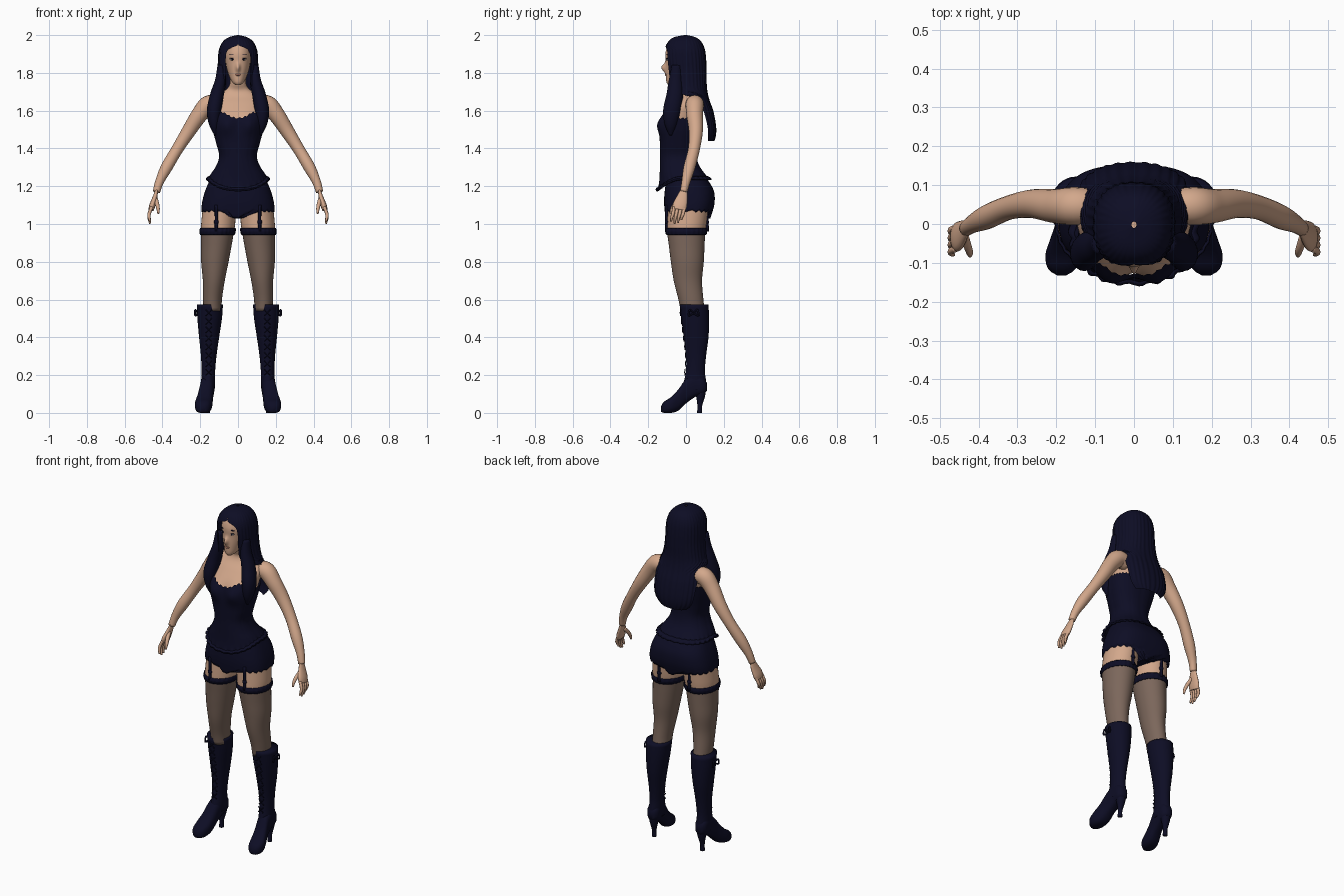
import bpy, bmesh
from math import sin, cos, pi, exp, radians
from mathutils import Vector

cube = bpy.data.objects.get("Cube")
if cube:
    bpy.data.objects.remove(cube, do_unlink=True)


def material(name, rgb):
    m = bpy.data.materials.new(name)
    m.use_nodes = True
    m.diffuse_color = (*rgb, 1)
    bsdf = next(n for n in m.node_tree.nodes if n.type == 'BSDF_PRINCIPLED')
    bsdf.inputs["Base Color"].default_value = (*rgb, 1)
    bsdf.inputs["Roughness"].default_value = 0.8
    return m


NAVY = material("midnight navy", (.004, .004, .018))
SKIN = material("warm skin", (.65, .39, .26))
SHEER = material("sheer stocking", (.20, .135, .105))
LIPS = material("muted lips", (.42, .19, .14))
WHITE = material("eye white", (.7, .66, .62))


def finish(name, bm, mat, mirror=False):
    bmesh.ops.recalc_face_normals(bm, faces=bm.faces)
    mesh = bpy.data.meshes.new(name)
    bm.to_mesh(mesh)
    bm.free()
    mesh.materials.append(mat)
    mesh.shade_smooth()
    ob = bpy.data.objects.new(name, mesh)
    bpy.context.collection.objects.link(ob)
    if mirror:
        mod = ob.modifiers.new("Mirror", 'MIRROR')
        mod.use_mirror_merge = False
    return ob


def sheet(name, mat, point, nu, nv, closed=True, cap=True, mirror=False):
    """Grid surface: u runs around, v runs along, both 0..1."""
    bm = bmesh.new()
    step = nu if closed else nu - 1
    rows = [[bm.verts.new(point(i / step, j / nv)) for i in range(nu)] for j in range(nv + 1)]
    for lo, hi in zip(rows, rows[1:]):
        for i in range(step):
            k = (i + 1) % nu
            bm.faces.new((lo[i], lo[k], hi[k], hi[i]))
    if closed and cap:
        bm.faces.new(rows[0])
        bm.faces.new(rows[-1])
    return finish(name, bm, mat, mirror)


def sample(table, key):
    """Smooth interpolation of a table by its first column."""
    last = len(table) - 1
    i = 0
    while i < last - 1 and key > table[i + 1][0]:
        i += 1

    def slope(n, c):
        a, b = table[max(n - 1, 0)], table[min(n + 1, last)]
        return (b[c] - a[c]) / (b[0] - a[0])
    p, q = table[i], table[i + 1]
    h = q[0] - p[0]
    t = min(max((key - p[0]) / h, 0), 1)
    return [p[c] * (1 + 2 * t) * (1 - t) ** 2 + q[c] * t * t * (3 - 2 * t)
            + h * t * (1 - t) * (slope(i, c) * (1 - t) - slope(i + 1, c) * t)
            for c in range(1, len(p))]


def spow(v, e):
    return abs(v) ** e * (1 if v >= 0 else -1)


def around(table, z, a, e=1.0, grow=1.0):
    """Point on a rounded section; angle 0 faces front. Rows: z, centre x, half width, front, back."""
    cx, hw, yf, yb = sample(table, z)
    return Vector((cx + hw * grow * spow(sin(a), e),
                   (yf + yb) / 2 - (yb - yf) / 2 * grow * spow(cos(a), e), z))


def loft(name, table, mat, lo, hi, e=1.0, n=36, rows=24, mirror=False, bump=None):
    def point(u, v):
        p = around(table, lo + (hi - lo) * v, 2 * pi * u, e)
        if bump and cos(2 * pi * u) > 0:
            p.y -= bump(p)
        return p
    return sheet(name, mat, point, n, rows, mirror=mirror)


def tube(name, pts, mat, flat=1.0, n=12, rows=20, mirror=True):
    """Round tube through (x, y, z, radius) points, thinned sideways by flat."""
    table = [(i, *p) for i, p in enumerate(pts)]
    end = len(pts) - 1

    def point(u, v):
        x, y, z, r = sample(table, v * end)
        a = Vector(sample(table, max(v - .01, 0) * end)[:3])
        b = Vector(sample(table, min(v + .01, 1) * end)[:3])
        d = (b - a).normalized()
        side = d.cross(Vector((0, 1, 0))).normalized()
        return Vector((x, y, z)) + r * (side * flat * cos(2 * pi * u) + side.cross(d) * sin(2 * pi * u))
    return sheet(name, mat, point, n, rows, mirror=mirror)


def ball(name, loc, size, mat, mirror=False):
    bm = bmesh.new()
    bmesh.ops.create_uvsphere(bm, u_segments=16, v_segments=10, radius=1)
    for v in bm.verts:
        v.co = Vector([c * s + o for c, s, o in zip(v.co, size, loc)])
    return finish(name, bm, mat, mirror)


def bust(p):
    return .028 * exp(-((abs(p.x) - .065) / .045) ** 2 - ((p.z - 1.525) / .05) ** 2)


# Chest, neck and head
chest = [(1.45, 0, .11, -.115, .05), (1.52, 0, .125, -.122, .065), (1.58, 0, .138, -.108, .078),
         (1.64, 0, .145, -.065, .09), (1.68, 0, .12, -.03, .088), (1.71, 0, .065, -.02, .07),
         (1.74, 0, .044, -.032, .052), (1.82, 0, .042, -.04, .05)]
loft("chest_and_neck", chest, SKIN, 1.45, 1.82, .9, 48, 36, bump=bust)

head = [(1.735, 0, .012, -.094, -.06), (1.75, 0, .030, -.103, -.02), (1.79, 0, .050, -.107, .05),
        (1.85, 0, .065, -.107, .07), (1.91, 0, .069, -.108, .075), (1.96, 0, .055, -.085, .06),
        (1.985, 0, .02, -.04, .03)]
loft("head", head, SKIN, 1.735, 1.985, .95, 64, 50,
     bump=lambda p: .024 * exp(-(p.x / .01) ** 2 - ((p.z - 1.828) / .022) ** 2))
ball("eyes", (.029, -.098, 1.871), (.013, .005, .005), WHITE, True)
ball("irises", (.029, -.101, 1.871), (.005, .004, .005), NAVY, True)
ball("lashes", (.030, -.099, 1.877), (.016, .006, .0025), NAVY, True)
ball("brows", (.031, -.100, 1.896), (.017, .005, .0025), NAVY, True)
ball("lips", (0, -.106, 1.790), (.016, .006, .006), LIPS)

# Hair: one shell open at the face, parting over the shoulders into a long back fall
hair = [(1.44, 0, .10, -.02, .150), (1.47, 0, .135, -.05, .158), (1.52, 0, .152, -.06, .158),
        (1.60, 0, .155, -.08, .143), (1.66, 0, .146, -.09, .122), (1.72, 0, .122, -.095, .110),
        (1.80, 0, .108, -.105, .108), (1.88, 0, .105, -.114, .105), (1.93, 0, .098, -.111, .097),
        (1.97, 0, .076, -.09, .077), (1.99, 0, .045, -.06, .047), (2.0, 0, .006, -.01, .006)]
opening = [(1.44, 125), (1.60, 120), (1.66, 112), (1.69, 70), (1.72, 36), (1.80, 33),
           (1.88, 35), (1.925, 27), (1.945, 2), (1.96, 0), (2.0, 0)]


def hair_point(u, v):
    z = 2.0 - .56 * v ** 1.7
    gap = radians(max(sample(opening, z)[0], 0))
    a = gap + (2 * pi - 2 * gap) * u
    return around(hair, z, a, .86, 1 + .012 * sin(32 * a) * min(1, v * 3))


sheet("hair", NAVY, hair_point, 160, 56, closed=False)
tube("front_hair_locks", [(.088, -.05, 1.84, .025), (.092, -.055, 1.76, .036), (.112, -.06, 1.68, .044),
                          (.127, -.075, 1.60, .046), (.126, -.08, 1.53, .034), (.118, -.08, 1.47, .008)],
     NAVY, .82, 20, 30)

# Corset with sweetheart neckline, panel seams and a ruffled hem
corset = [(1.16, 0, .178, -.152, .155), (1.22, 0, .166, -.143, .140), (1.26, 0, .147, -.140, .105),
          (1.31, 0, .115, -.139, .070), (1.36, 0, .100, -.138, .056), (1.42, 0, .114, -.139, .056),
          (1.50, 0, .135, -.137, .070), (1.58, 0, .147, -.120, .086), (1.64, 0, .15, -.08, .1)]


def corset_point(u, v):
    a = 2 * pi * u - pi
    hem = 1.238 - .06 * max(cos(a), 0) ** 2
    top = 1.56 + .032 * exp(-((abs(a) - .55) / .3) ** 2) + .004 * sin(40 * a)
    z = hem + (top - hem) * v
    frill = .035 * sin(28 * a) * exp(-(v / .05) ** 2)
    p = around(corset, z, a, .86, 1.0 + frill - .008 * abs(cos(6 * a)) ** 12)
    if cos(a) > 0:
        p.y -= bust(p) * .9
    return p


sheet("corset", NAVY, corset_point, 144, 44, cap=False)


def ruffle_point(u, v):
    a = 2 * pi * u
    z = 1.243 - .06 * max(cos(a), 0) ** 2 + .010 * sin(2 * pi * v)
    return around(corset, z, a, .86, 1.01 + .05 * cos(2 * pi * v) + .025 * sin(28 * a))


sheet("corset_hem_ruffle", NAVY, ruffle_point, 140, 8, cap=False)

# Shorts with a lower centre, closed underneath
shorts = [(1.02, 0, .190, -.106, .125), (1.07, 0, .194, -.113, .142), (1.12, 0, .189, -.116, .152),
          (1.18, 0, .172, -.112, .146), (1.25, 0, .142, -.1, .105)]


def shorts_point(u, v):
    a = 2 * pi * u
    low = 1.07 + .006 * sin(24 * a) - .04 * exp(-(sin(a) / .12) ** 2)
    if v < .1:
        p = around(shorts, low, a, .72)
        return Vector((p.x * .1, p.y * .75, 1.03))
    return around(shorts, low + (1.25 - low) * (v - .1) / .9, a, .72)


sheet("shorts", NAVY, shorts_point, 96, 20)

# Legs: bare upper thigh, stocking, frilled garter band
leg = [(.54, .135, .048, -.028, .1), (.60, .135, .050, -.04, .092), (.70, .128, .058, -.065, .085),
       (.80, .1225, .0725, -.08, .094), (.88, .115, .08, -.09, .098), (.96, .108, .087, -.1, .102),
       (1.0, .105, .09, -.1, .108), (1.1, .0975, .0875, -.098, .12)]
loft("upper_thighs", leg, SKIN, .955, 1.1, mirror=True, rows=10)
loft("stockings", leg, SHEER, .54, .96, mirror=True)


def garter_point(u, v):
    a = 2 * pi * u
    z = .96 + .018 * sin(2 * pi * v)
    return around(leg, z, a, 1, 1.04 + .05 * cos(2 * pi * v) + .015 * sin(24 * a))


sheet("garter_bands", NAVY, garter_point, 96, 8, cap=False, mirror=True)
for label, x, y, top in (("front", .115, -.102, 1.10), ("back", .10, .112, 1.10)):
    tube(label + "_garter_straps", [(x, y, top, .009), (x, y, 1.03, .008), (x, y, .96, .009)], NAVY, n=8, rows=6)
    ball(label + "_garter_clips", (x, y, 1.01), (.013, .010, .013), NAVY, True)

# Heeled boots
boot = [(.12, .16, .036, -.02, .11), (.17, .158, .037, -.01, .106), (.22, .157, .036, 0, .1),
        (.30, .155, .041, 0, .106), (.40, .153, .053, -.012, .119), (.50, .15, .065, -.025, .122),
        (.575, .1485, .069, -.034, .119)]
loft("boot_shafts", boot, NAVY, .12, .575, mirror=True)

# Foot sections along y: centre x, half width, underside, top
foot = [(-.132, .186, .012, .006, .035), (-.118, .186, .034, 0, .058), (-.08, .183, .045, 0, .083),
        (-.04, .175, .041, .012, .125), (0, .166, .037, .05, .18), (.05, .16, .037, .085, .205),
        (.09, .159, .034, .1, .19), (.11, .159, .018, .115, .16)]


def foot_point(u, v):
    y = -.132 + .242 * v
    cx, hw, low, high = sample(foot, y)
    a = 2 * pi * u
    return Vector((cx + hw * spow(sin(a), .75), y, (low + high) / 2 + (high - low) / 2 * spow(cos(a), .75)))


sheet("boot_feet", NAVY, foot_point, 28, 26, mirror=True)
tube("boot_heels", [(.159, .075, .14, .034), (.159, .077, .09, .024), (.16, .073, .04, .013),
                    (.16, .072, 0, .013)], NAVY)
for i in range(8):
    z = .2 + i * .045
    y = sample(boot, z)[2] - .001
    for s in (-1, 1):
        tube("boot_lacing", [(.155 - .016 * s, y, z, .003), (.155, y - .003, z + .016, .003),
                             (.155 + .016 * s, y, z + .032, .003)], NAVY, n=6, rows=4)
for s in (-1, 1):
    tube("boot_bow_loops", [(.214, .04, .53, .004), (.226, .04 + .02 * s, .545, .005),
                            (.226, .04 + .026 * s, .515, .005), (.214, .04, .527, .004)], NAVY, n=6)

# Arms and hands
tube("arms", [(.10, .045, 1.625, .045), (.155, .046, 1.632, .049), (.203, .046, 1.58, .044),
              (.262, .052, 1.49, .037), (.322, .042, 1.395, .031), (.378, .018, 1.30, .031),
              (.415, 0, 1.225, .023), (.432, -.012, 1.17, .019)], SKIN, n=20, rows=40)
tube("palms", [(.430, -.011, 1.18, .018), (.440, -.02, 1.14, .030), (.453, -.032, 1.10, .038),
               (.460, -.037, 1.075, .034)], SKIN, .42, 16, 14)
for i, label in enumerate(("index", "middle", "ring", "little")):
    y, drop = -.063 + .018 * i, (.012, 0, .005, .02)[i]
    tube(label + "_fingers", [(.457, y, 1.09, .009), (.470, y - .006, 1.055, .009),
                              (.471, y - .012, 1.03 + drop * .5, .008), (.465, y - .016, 1.002 + drop, .005)],
         SKIN, n=8, rows=12)
tube("thumbs", [(.437, -.03, 1.135, .012), (.428, -.058, 1.105, .011), (.423, -.074, 1.08, .009),
                (.422, -.082, 1.055, .005)], SKIN, n=8, rows=12)
